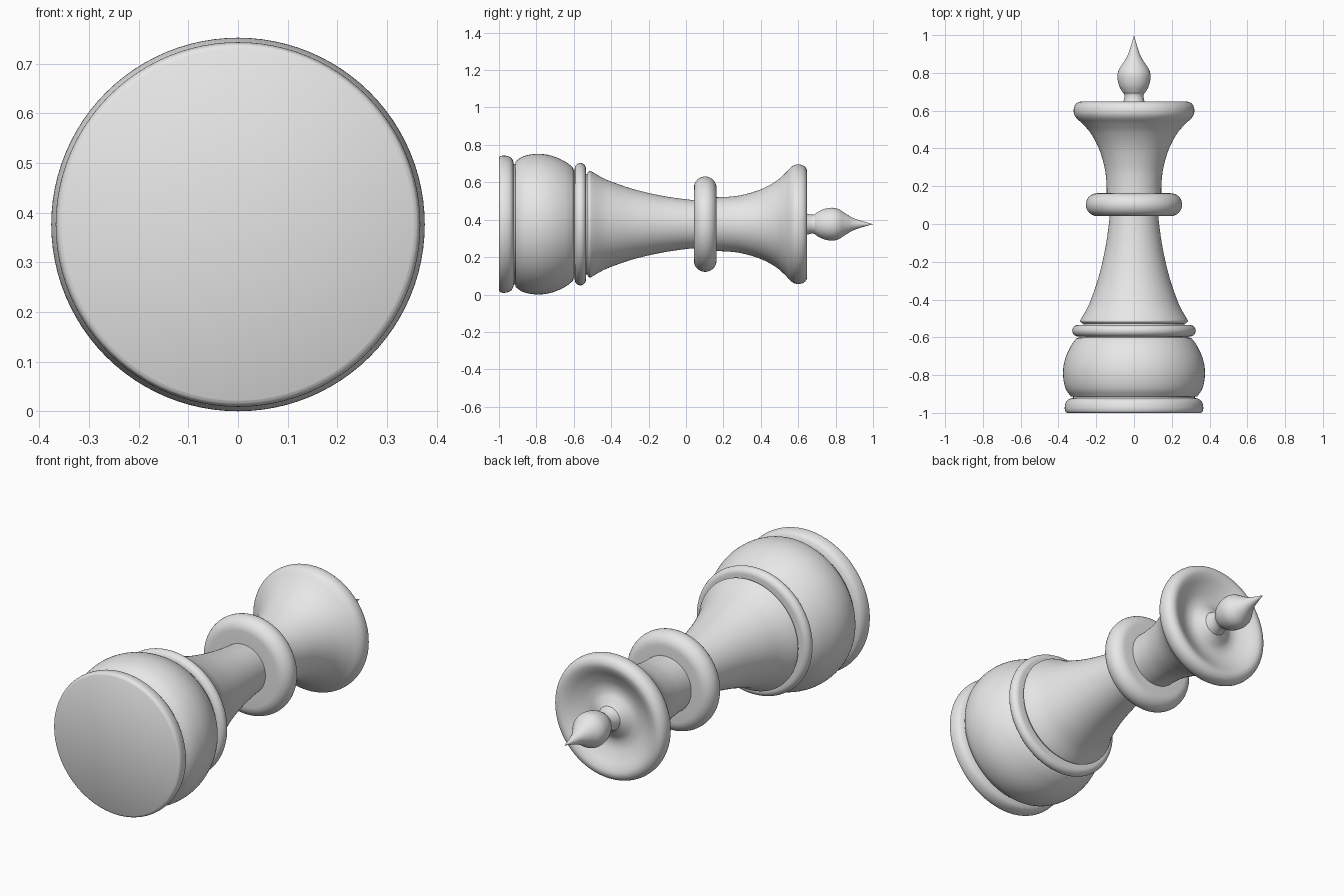
import bpy
import math
from mathutils import Vector

cube = bpy.data.objects.get("Cube")
if cube:
    bpy.data.objects.remove(cube, do_unlink=True)

AXIS_Z = 0.376
SEGMENTS = 96

grey = bpy.data.materials.new("plain grey")
grey.use_nodes = True
grey.diffuse_color = (0.8, 0.8, 0.8, 1)
grey.node_tree.nodes["Principled BSDF"].inputs["Base Color"].default_value = (0.8, 0.8, 0.8, 1)


def smooth_path(points, steps=5):
    """Catmull-Rom curve through (distance, radius) points."""
    pts = [Vector(p) for p in points]
    pts = [2 * pts[0] - pts[1]] + pts + [2 * pts[-1] - pts[-2]]
    path = []
    for a, b, c, d in zip(pts, pts[1:], pts[2:], pts[3:]):
        for i in range(steps):
            t = i / steps
            path.append(0.5 * (2 * b + (c - a) * t + (2 * a - 5 * b + 4 * c - d) * t * t
                               + (3 * b - a - 3 * c + d) * t ** 3))
    return path + [pts[-2]]


def bead(start, end, inner, outer):
    """Half-round ring profile between two stations."""
    half = (end - start) / 2
    arc = [(start + half - half * math.cos(math.pi * i / 16),
            outer - half + half * math.sin(math.pi * i / 16)) for i in range(17)]
    return [(start, inner)] + arc + [(end, inner)]


def lathe(name, profile):
    """Turn a profile around the lying y axis, with pointed or flat ends on the axis."""
    verts, rings = [], []
    for y, r in profile:
        count = 1 if r < 0.0005 else SEGMENTS
        rings.append(range(len(verts), len(verts) + count))
        for k in range(count):
            angle = 2 * math.pi * k / SEGMENTS
            verts.append((r * math.sin(angle), y, AXIS_Z + r * math.cos(angle)))
    faces = []
    for a, b in zip(rings, rings[1:]):
        for k in range(SEGMENTS):
            n = (k + 1) % SEGMENTS
            quad = [a[k % len(a)], a[n % len(a)], b[n % len(b)], b[k % len(b)]]
            faces.append(list(dict.fromkeys(quad)))
    mesh = bpy.data.meshes.new(name)
    mesh.from_pydata(verts, [], faces)
    mesh.materials.append(grey)
    obj = bpy.data.objects.new(name, mesh)
    bpy.context.collection.objects.link(obj)
    bpy.ops.object.select_all(action='DESELECT')
    obj.select_set(True)
    bpy.context.view_layer.objects.active = obj
    # Outward normals
    bpy.ops.object.mode_set(mode='EDIT')
    bpy.ops.mesh.select_all(action='SELECT')
    bpy.ops.mesh.normals_make_consistent(inside=False)
    bpy.ops.object.mode_set(mode='OBJECT')
    bpy.ops.object.shade_smooth_by_angle(angle=math.radians(35))
    return obj


# Foot disc with rounded rim
foot = smooth_path([(-1, 0.354), (-0.993, 0.363), (-0.975, 0.367), (-0.95, 0.363),
                    (-0.933, 0.353), (-0.924, 0.338)])
lathe("foot_disc", [(-1, 0)] + foot + [(-0.92, 0.322), (-0.905, 0.322), (-0.905, 0)])

# Rounded bulb above the foot
bulb = smooth_path([(-0.912, 0.335), (-0.88, 0.358), (-0.84, 0.371), (-0.79, 0.376),
                    (-0.74, 0.371), (-0.69, 0.356), (-0.64, 0.331), (-0.607, 0.306)])
lathe("base_bulb", [(-0.912, 0)] + bulb + [(-0.6, 0.29), (-0.59, 0.285), (-0.59, 0)])

# Thin ring at the bottom of the stem
lathe("base_ring", [(-0.595, 0)] + bead(-0.595, -0.535, 0.28, 0.327) + [(-0.535, 0)])

# Flared lower stem
stem = smooth_path([(-0.525, 0.276), (-0.515, 0.285), (-0.5, 0.279), (-0.45, 0.25),
                    (-0.4, 0.228), (-0.3, 0.193), (-0.2, 0.167), (-0.1, 0.147),
                    (0, 0.133), (0.06, 0.127)])
lathe("lower_stem", [(-0.545, 0), (-0.545, 0.268), (-0.528, 0.268)] + stem + [(0.06, 0)])

# Collar
lathe("collar", [(0.042, 0)] + bead(0.042, 0.163, 0.12, 0.255) + [(0.163, 0)])

# Flared crown with a rolled lip and a dished top
crown = smooth_path([(0.15, 0.144), (0.22, 0.146), (0.3, 0.156), (0.4, 0.186),
                     (0.48, 0.229), (0.53, 0.272), (0.56, 0.304), (0.585, 0.318),
                     (0.615, 0.318), (0.638, 0.305), (0.648, 0.28), (0.64, 0.25),
                     (0.615, 0.205), (0.597, 0.16), (0.597, 0.12), (0.615, 0.085),
                     (0.632, 0.06)])
lathe("crown", [(0.15, 0)] + crown + [(0.632, 0)])

# Teardrop finial
finial = smooth_path([(0.62, 0.066), (0.645, 0.057), (0.67, 0.051), (0.688, 0.052),
                      (0.7, 0.062), (0.735, 0.08), (0.78, 0.088), (0.815, 0.081),
                      (0.85, 0.059), (0.89, 0.035), (0.94, 0.017), (1, 0)])
lathe("finial", [(0.6, 0), (0.6, 0.066)] + finial)
